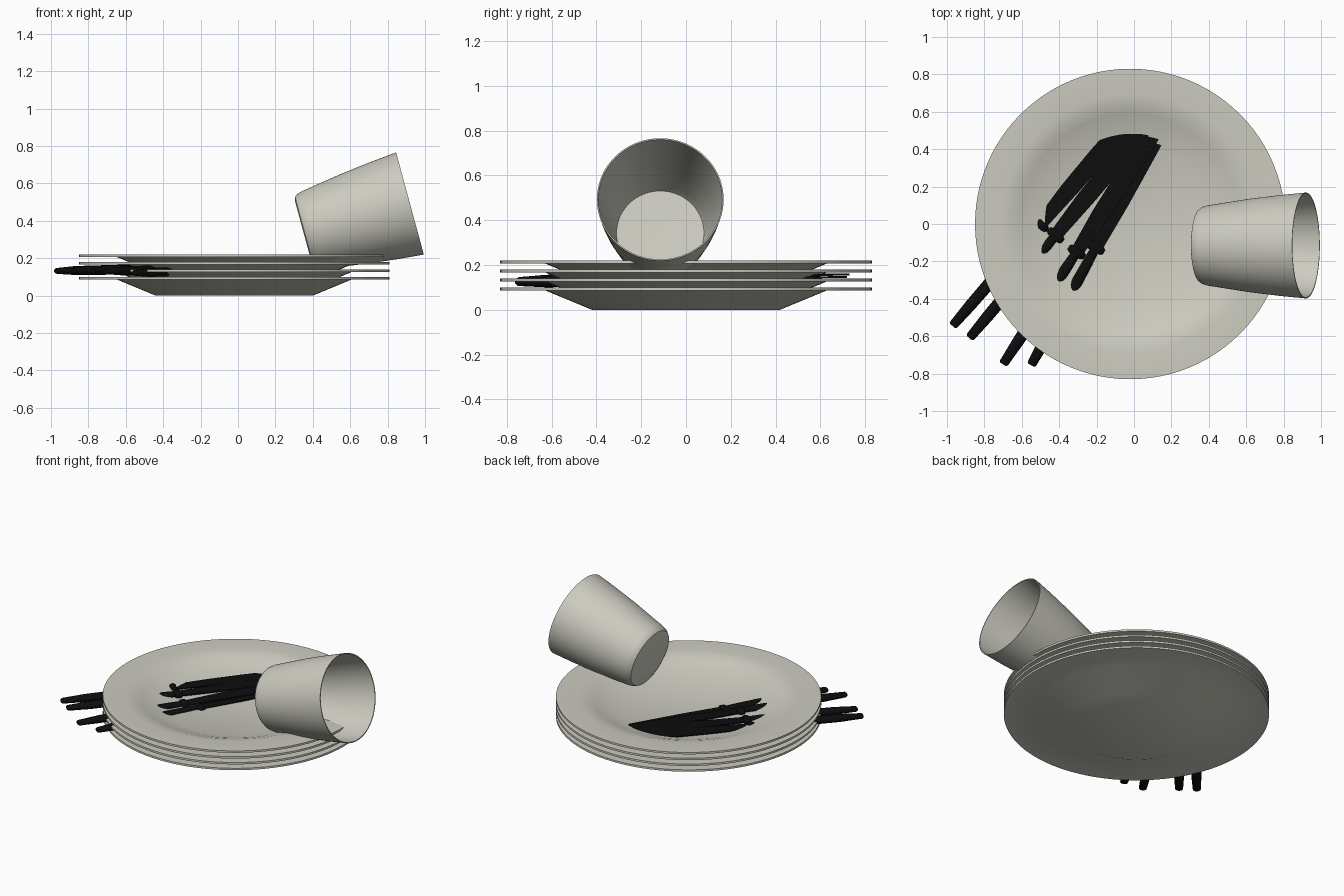
import bpy, bmesh, math
from mathutils import Matrix, Vector

cube = bpy.data.objects.get("Cube")
if cube:
    bpy.data.objects.remove(cube, do_unlink=True)


def make_material(name, rgb):
    mat = bpy.data.materials.new(name)
    mat.use_nodes = True
    color = (*rgb, 1.0)
    mat.diffuse_color = color
    mat.node_tree.nodes["Principled BSDF"].inputs["Base Color"].default_value = color
    return mat


CERAMIC = make_material("warm off white ceramic", (0.61, 0.6, 0.53))
BLACK = make_material("black cutlery", (0.004, 0.004, 0.004))


def finish(name, bm, mat, matrix, angle=30):
    bmesh.ops.recalc_face_normals(bm, faces=bm.faces)
    mesh = bpy.data.meshes.new(name)
    bm.to_mesh(mesh)
    bm.free()
    mesh.materials.append(mat)
    obj = bpy.data.objects.new(name, mesh)
    bpy.context.collection.objects.link(obj)
    obj.matrix_world = matrix
    bpy.ops.object.select_all(action="DESELECT")
    obj.select_set(True)
    bpy.context.view_layer.objects.active = obj
    bpy.ops.object.shade_smooth_by_angle(angle=math.radians(angle))
    return obj


def lathe(name, profile, mat, matrix, steps=96):
    """Spin (radius, height) points around the local z axis."""
    bm = bmesh.new()
    verts = [bm.verts.new((r, 0, z)) for r, z in profile]
    edges = [bm.edges.new(pair) for pair in zip(verts, verts[1:])]
    bmesh.ops.spin(bm, geom=verts + edges, cent=(0, 0, 0), axis=(0, 0, 1),
                   angle=math.tau, steps=steps, use_merge=True)
    bmesh.ops.remove_doubles(bm, verts=bm.verts, dist=0.0001)
    return finish(name, bm, mat, matrix)


def loft(name, stations, mat, matrix, sides=16):
    """Join elliptical rings given as (x, half width, half height)."""
    bm = bmesh.new()
    rings = []
    for x, w, h in stations:
        angles = [math.tau * i / sides for i in range(sides)]
        rings.append([bm.verts.new((x, w * math.cos(a), h * math.sin(a))) for a in angles])
    for a, b in zip(rings, rings[1:]):
        for i in range(sides):
            j = (i + 1) % sides
            bm.faces.new((a[i], a[j], b[j], b[i]))
    bm.faces.new(rings[0])
    bm.faces.new(rings[-1])
    return finish(name, bm, mat, matrix, 40)


def slab(name, outline, thickness, mat, matrix):
    """Extrude a flat outline, centred on the local xy plane."""
    bm = bmesh.new()
    face = bm.faces.new([bm.verts.new((x, y, -thickness / 2)) for x, y in outline])
    new = bmesh.ops.extrude_face_region(bm, geom=[face])["geom"]
    bmesh.ops.translate(bm, vec=(0, 0, thickness),
                        verts=[v for v in new if isinstance(v, bmesh.types.BMVert)])
    return finish(name, bm, mat, matrix)


# Stack of four wide-rimmed plates
plate_profile = [(0, 0), (0.42, 0), (0.63, 0.087), (0.83, 0.087), (0.83, 0.1),
                 (0.69, 0.1), (0.64, 0.094), (0.59, 0.078), (0.42, 0.014), (0, 0.014)]
for n in range(4):
    lathe(f"plate_{n + 1}", plate_profile, CERAMIC,
          Matrix.Translation((-0.02, 0, 0.04 * n)))

# Cup tipped over on its side, mouth toward +x
cup_profile = [(0, 0), (0.175, 0), (0.195, 0.006), (0.207, 0.022), (0.215, 0.05),
               (0.25, 0.28), (0.27, 0.45), (0.283, 0.59), (0.277, 0.59),
               (0.264, 0.45), (0.244, 0.28), (0.208, 0.05), (0.195, 0.016), (0, 0.012)]
cup_axis = Vector((0.965, 0, 0.262))
lathe("cup", cup_profile, CERAMIC, Matrix.Translation((0.35, -0.115, 0.338))
      @ cup_axis.to_track_quat("Z", "Y").to_matrix().to_4x4())

# Knives lying between the plates: handle end, a point further along, height at both ends
knives = [((-0.97, -0.545), (-0.5, 0.0), 0.132, 0.158),
          ((-0.88, -0.61), (-0.41, -0.05), 0.132, 0.158),
          ((-0.70, -0.75), (-0.28, -0.11), 0.13, 0.155),
          ((-0.55, -0.755), (-0.20, -0.12), 0.122, 0.147)]
LENGTH = 1.68
handle = [(0, 0.018, 0.01), (0.008, 0.025, 0.016), (0.15, 0.031, 0.024),
          (0.4, 0.033, 0.025), (0.62, 0.028, 0.022), (0.74, 0.022, 0.018)]
guard = [(0.695, 0.035, 0.016), (0.705, 0.05, 0.021), (0.73, 0.05, 0.021), (0.74, 0.035, 0.016)]
blade = [(0.73, -0.035), (1.0, -0.043), (1.35, -0.043), (1.55, -0.03), (LENGTH, 0.005),
         (1.6, 0.032), (1.45, 0.05), (1.2, 0.055), (0.95, 0.05), (0.73, 0.035)]
for n, (end, along, z_end, z_tip) in enumerate(knives, 1):
    flat = (Vector(along) - Vector(end)).normalized()
    x = Vector((flat.x, flat.y, (z_tip - z_end) / LENGTH)).normalized()
    y = Vector((0, 0, 1)).cross(x).normalized()
    pose = Matrix((x, y, x.cross(y))).transposed().to_4x4()
    pose.translation = (*end, z_end)
    loft(f"knife_handle_{n}", handle, BLACK, pose)
    loft(f"knife_guard_{n}", guard, BLACK, pose)
    slab(f"knife_blade_{n}", blade, 0.008, BLACK, pose)
